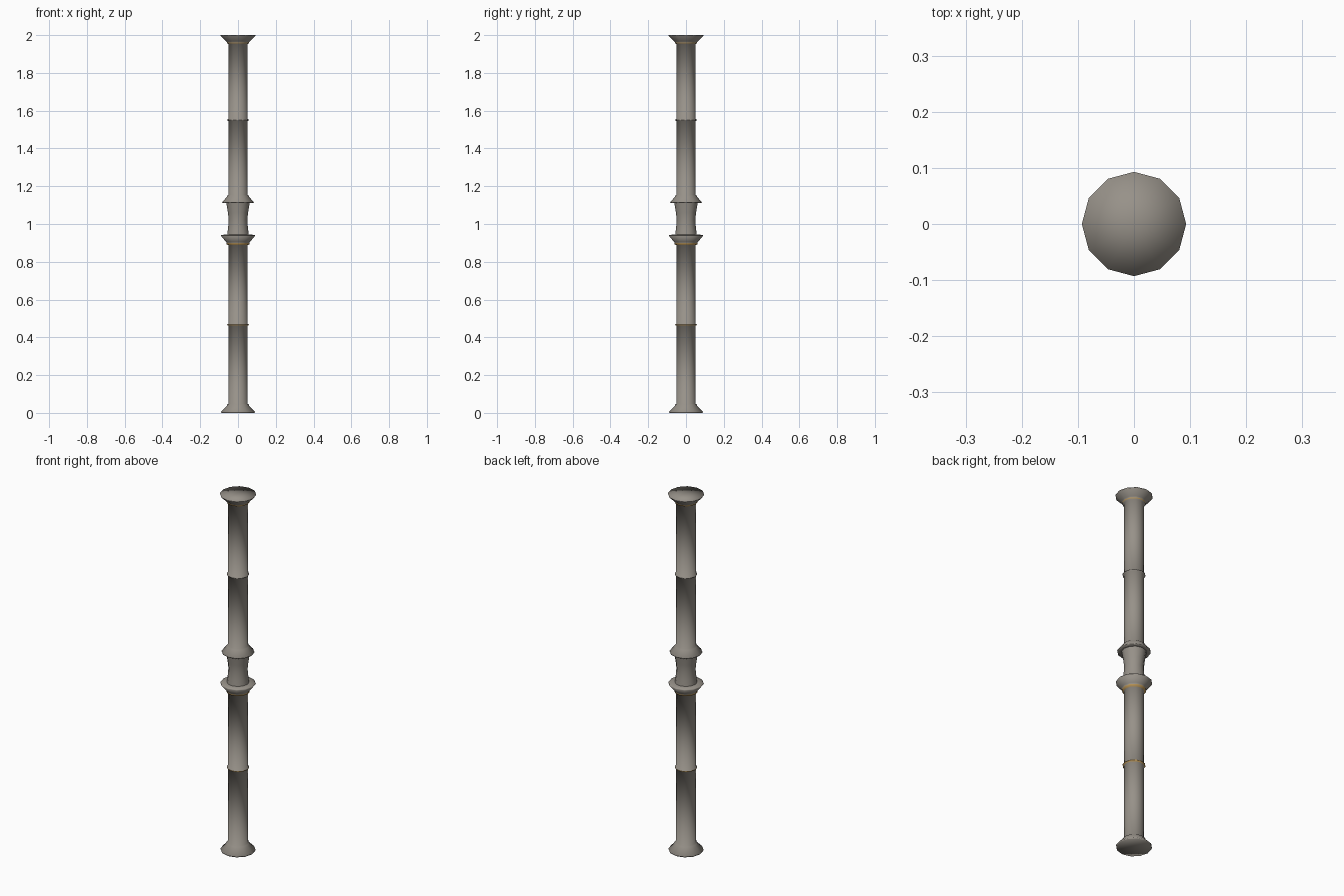
import bpy, bmesh, math

if "Cube" in bpy.data.objects:
    bpy.data.objects.remove(bpy.data.objects["Cube"])

SIDES = 12


def material(name, color):
    m = bpy.data.materials.new(name)
    m.diffuse_color = (*color, 1)
    m.use_nodes = True
    m.node_tree.nodes["Principled BSDF"].inputs["Base Color"].default_value = m.diffuse_color
    return m


METAL = material("warm_grey_metal", (0.31, 0.285, 0.25))
GOLD = material("gold_trim", (0.50, 0.31, 0.10))


def lathe(name, profile, gold_bands=()):
    """Spin (radius, z) points round z; radius 0 gives a cap centre."""
    bm = bmesh.new()
    rings = []
    for r, z in profile:
        if r == 0:
            rings.append([bm.verts.new((0, 0, z))] * SIDES)
        else:
            rings.append([bm.verts.new((r * math.cos(i * math.tau / SIDES),
                                        r * math.sin(i * math.tau / SIDES), z))
                          for i in range(SIDES)])
    for a, b in zip(rings, rings[1:]):
        for i in range(SIDES):
            j = (i + 1) % SIDES
            corners = list(dict.fromkeys((a[i], a[j], b[j], b[i])))
            f = bm.faces.new(corners)
            f.smooth = True
            mid = f.calc_center_median().z
            f.material_index = int(any(lo < mid < hi for lo, hi in gold_bands))
    bm.normal_update()
    me = bpy.data.meshes.new(name)
    bm.to_mesh(me)
    bm.free()
    me.materials.append(METAL)
    me.materials.append(GOLD)
    ob = bpy.data.objects.new(name, me)
    bpy.context.collection.objects.link(ob)
    return ob


def bead(z, r=0.057, h=0.005):
    """Small raised ring on a shaft."""
    return [(0.051, z - h), (r, z - h * 0.4), (r, z + h * 0.4), (0.051, z + h)]


# Lower half: flared foot, shaft, gold bead, gold-trimmed collar
lathe("lower_shaft", [
    (0, 0), (0.088, 0), (0.090, 0.006), (0.060, 0.036), (0.058, 0.044), (0.051, 0.048),
    *bead(0.467),
    (0.051, 0.889), (0.060, 0.892), (0.060, 0.899), (0.063, 0.905),
    (0.091, 0.938), (0.088, 0.942), (0.057, 0.945),
], [(0.460, 0.470), (0.888, 0.898)])

# Waisted grip between the two collars
lathe("grip", [(0.057, 0.945), (0.053, 0.975), (0.049, 1.02), (0.053, 1.06), (0.062, 1.112)])

# Upper half: collar, shaft, plain bead, flared head
lathe("upper_shaft", [
    (0.062, 1.112), (0.083, 1.112), (0.084, 1.116), (0.060, 1.142), (0.058, 1.149), (0.051, 1.154),
    *bead(1.551),
    (0.051, 1.953), (0.058, 1.956), (0.058, 1.962), (0.062, 1.967),
    (0.092, 1.996), (0.093, 2.0), (0, 2.0),
], [(1.9565, 1.9615)])
